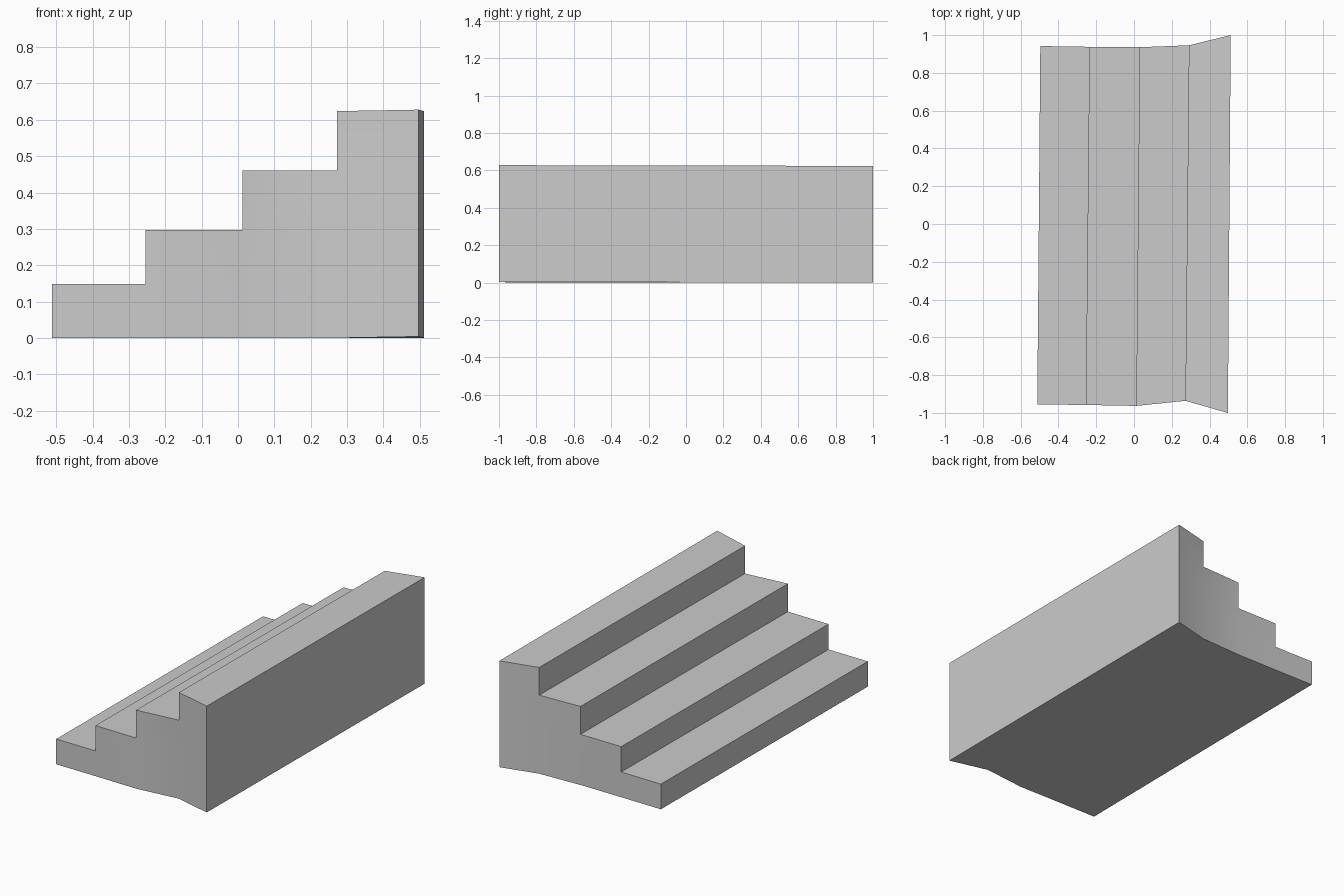
import bpy, bmesh

if "Cube" in bpy.data.objects:
    bpy.data.objects.remove(bpy.data.objects["Cube"])

# Plan outline of the stair: (x, y) of each riser line at the front and back ends
FRONT = [(-0.512, -0.955), (-0.255, -0.958), (0.012, -0.963), (0.272, -0.936), (0.497, -1.0)]
BACK = [(-0.496, 0.942), (-0.236, 0.938), (0.03, 0.936), (0.291, 0.946), (0.512, 1.0)]
LEVELS = [0.0, 0.148, 0.297, 0.461, 0.624]
STEPS = 4

bm = bmesh.new()
verts = {}


def vert(end, station, level):
    key = (end, station, level)
    if key not in verts:
        x, y = (FRONT, BACK)[end][station]
        # the tall front corner sits very slightly high
        lift = 0.004 if end == 0 and station == STEPS else 0.0
        verts[key] = bm.verts.new((x, y, LEVELS[level] + lift))
    return verts[key]


def face(*keys, smooth=False):
    bm.faces.new([vert(*k) for k in keys]).smooth = smooth


def across(s0, l0, s1, l1):
    """Quad running the full length from the front end to the back end."""
    face((0, s0, l0), (0, s1, l1), (1, s1, l1), (1, s0, l0))


for i in range(STEPS):
    across(i, i, i, i + 1)                  # riser
    across(i, i + 1, i + 1, i + 1)          # tread
    across(i, 0, i + 1, 0)                  # underside
    across(STEPS, i, STEPS, i + 1)          # tall rear wall
    for j in range(i + 1):                  # stepped end walls
        for end in (0, 1):
            face((end, i, j), (end, i + 1, j), (end, i + 1, j + 1), (end, i, j + 1), smooth=True)

bmesh.ops.recalc_face_normals(bm, faces=bm.faces)
mesh = bpy.data.meshes.new("stair_block")
bm.to_mesh(mesh)
bm.free()
stair = bpy.data.objects.new("stair_block", mesh)
bpy.context.collection.objects.link(stair)

# Softly shaded end walls, crisp step edges
bpy.context.view_layer.objects.active = stair
stair.select_set(True)
bpy.ops.object.shade_smooth_by_angle(angle=0.6)
